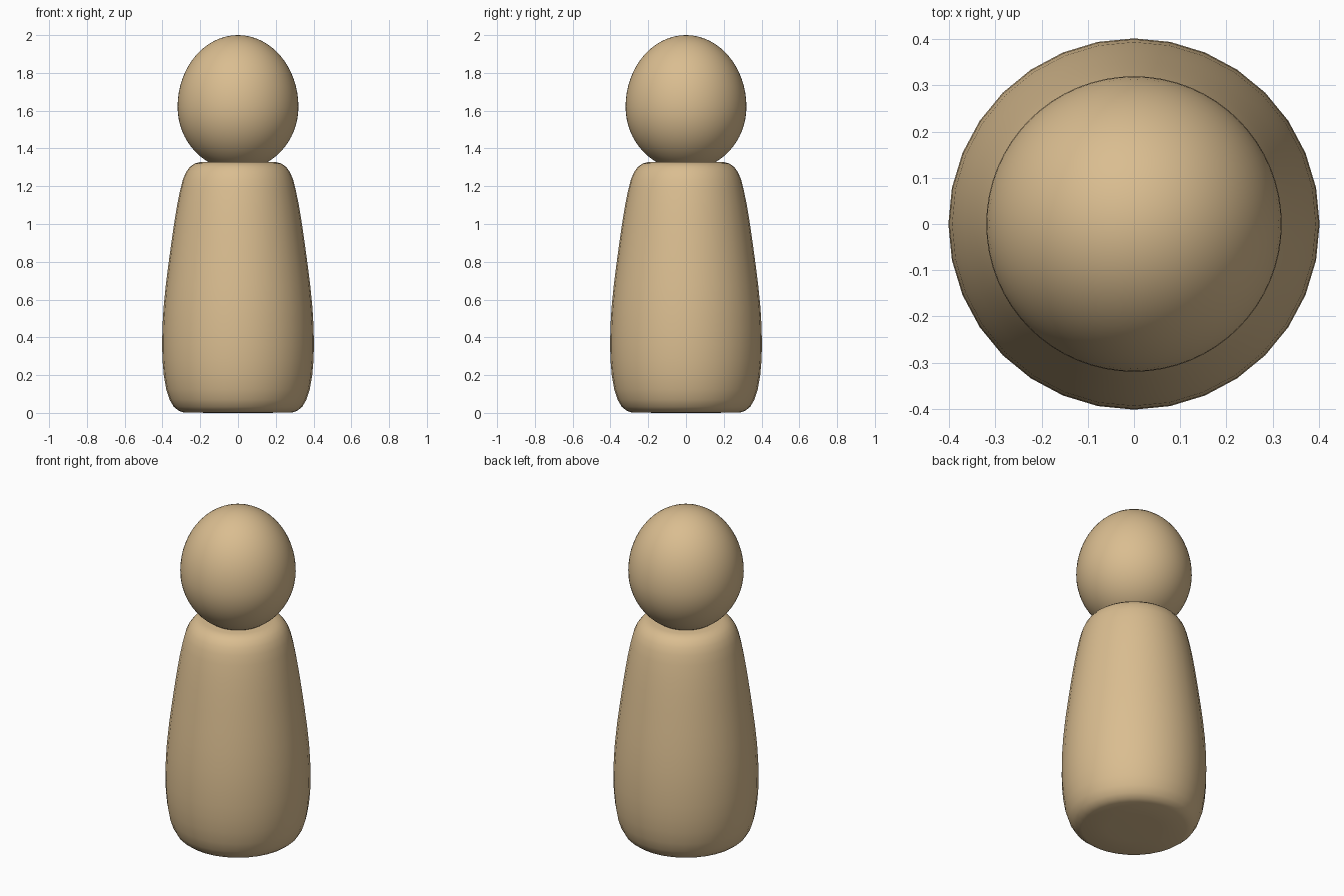
import bpy, bmesh, math

if "Cube" in bpy.data.objects:
    bpy.data.objects.remove(bpy.data.objects["Cube"])

wood = bpy.data.materials.new("light wood")
wood.diffuse_color = (0.70, 0.51, 0.28, 1)
wood.use_nodes = True
wood.node_tree.nodes["Principled BSDF"].inputs["Base Color"].default_value = wood.diffuse_color


def lathe(name, profile, sides):
    """Spin (radius, height) points around z; the end points lie on the axis."""
    bm = bmesh.new()
    rings = []
    for r, z in profile:
        if r < 1e-5:
            rings.append([bm.verts.new((0, 0, z))] * sides)
        else:
            rings.append([bm.verts.new((r * math.sin(2 * math.pi * i / sides),
                                        -r * math.cos(2 * math.pi * i / sides), z))
                          for i in range(sides)])
    for a, b in zip(rings, rings[1:]):
        for i in range(sides):
            j = (i + 1) % sides
            bm.faces.new(list(dict.fromkeys((a[i], a[j], b[j], b[i]))))
    bmesh.ops.recalc_face_normals(bm, faces=bm.faces)
    for f in bm.faces:
        f.smooth = True
    mesh = bpy.data.meshes.new(name)
    bm.to_mesh(mesh)
    bm.free()
    mesh.materials.append(wood)
    obj = bpy.data.objects.new(name, mesh)
    bpy.context.collection.objects.link(obj)
    return obj


# Tapered peg body with rounded base and shoulders
lathe("body", [(0, 0), (0.15, 0), (0.29, 0.003), (0.315, 0.012), (0.34, 0.032),
               (0.362, 0.07), (0.38, 0.125), (0.393, 0.20), (0.40, 0.28),
               (0.402, 0.36), (0.40, 0.46), (0.394, 0.56), (0.382, 0.68),
               (0.368, 0.79), (0.353, 0.90), (0.337, 1.01), (0.322, 1.10),
               (0.306, 1.18), (0.292, 1.235), (0.275, 1.275), (0.255, 1.302),
               (0.23, 1.32), (0.20, 1.328), (0.12, 1.33), (0, 1.33)], 32)

# Egg-shaped head: a taller upper half, lower half sunk slightly into the body
steps = 32
head = []
for k in range(steps + 1):
    t = -math.pi / 2 + math.pi * k / steps
    height = 0.38 if t > 0 else 0.335
    head.append((0.32 * math.cos(t), 1.62 + height * math.sin(t)))
lathe("head", head, 64)
